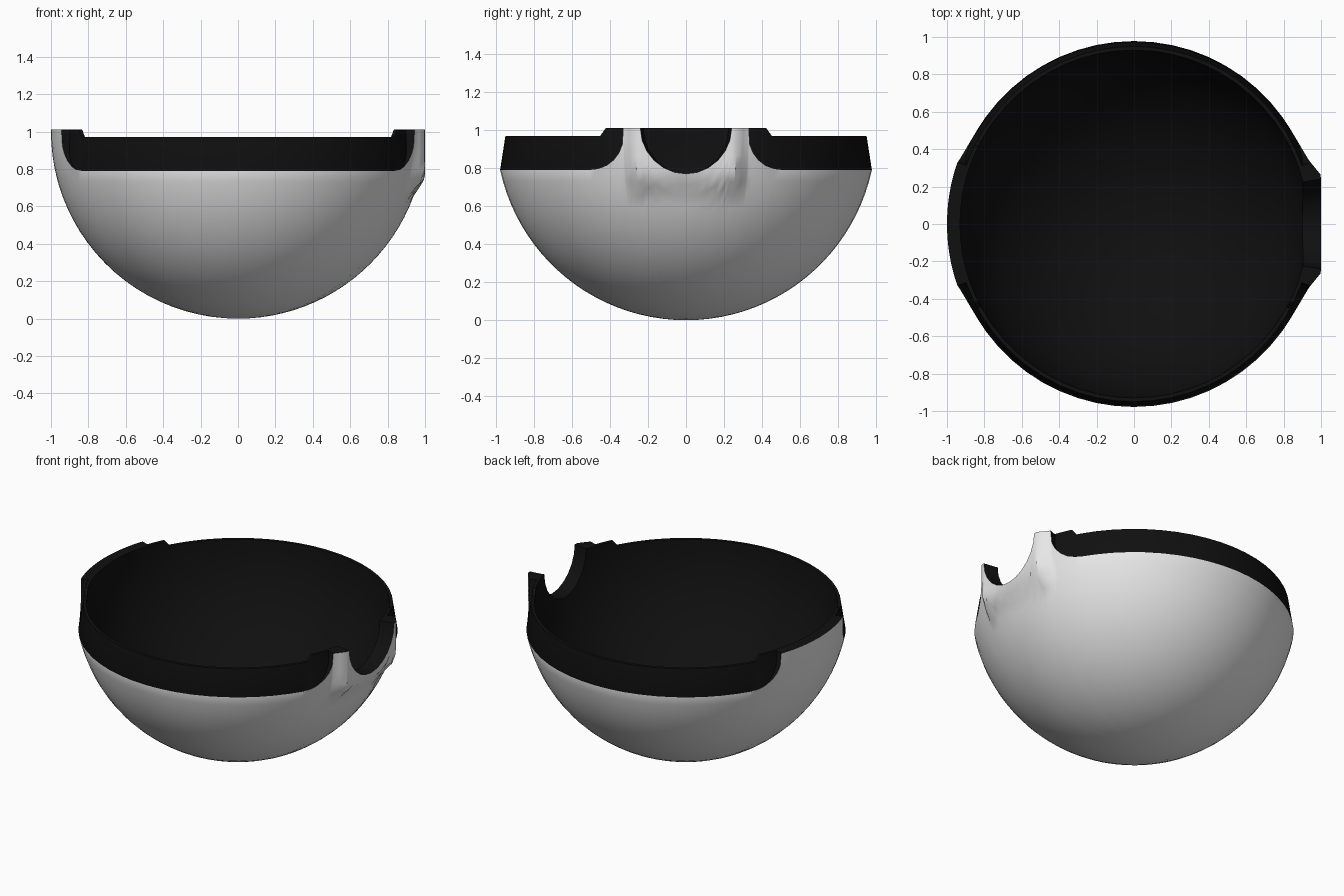
import bpy, bmesh, math

if "Cube" in bpy.data.objects:
    bpy.data.objects.remove(bpy.data.objects["Cube"])

TOP, SEAM, LOW = 1.01, 0.79, 0.97   # tab top, colour seam, lowered rim
NOTCH, TAB, FOOT = 0.24, 0.33, 0.52  # half widths seen from the side
INNER = 0.93
RINGS = 22


def material(name, c):
    m = bpy.data.materials.new(name)
    m.diffuse_color = (c, c, c, 1)
    m.use_nodes = True
    m.node_tree.nodes["Principled BSDF"].inputs["Base Color"].default_value = m.diffuse_color
    return m


def shell_edge(y, right):
    """Height of the grey shell's upper edge."""
    y = abs(y)
    if right and y < NOTCH:
        return TOP - math.sqrt(NOTCH**2 - y**2)
    if y < TAB:
        return TOP
    if y < FOOT:
        return LOW - 0.18 * math.sqrt(max(0, 1 - ((FOOT - y) / 0.19)**2))
    return SEAM


def rim_top(y, right):
    """Height of the black rim."""
    y = abs(y)
    if right and y < NOTCH:
        return shell_edge(y, right)
    return TOP + (LOW - TOP) * min(1, max(0, (y - 0.445) / 0.03))


def ball(radius, z):
    return math.sqrt(max(0, radius**2 - min(0, z - 1)**2))


def band(z):
    return 0.978 - 0.028 * min(1, max(0, (z - SEAM) / 0.18))


def ramp(v, a, b):
    t = min(1, max(0, (v - a) / (b - a)))
    return t * t * (3 - 2 * t)


def bulge(x, y, z):
    """Flattened pad around the notch."""
    w = ramp(abs(y), 0.33, 0.25) * ramp(z, 0.66, 0.77)
    return x + (max(x, 1.0) - x) * w if x > 0 else x


# angles around the bowl, denser at the notch and tab curves
quarter = [math.pi / 12 * i for i in range(7)]
ys = [NOTCH * math.sin(t) for t in quarter]
ys += [0.265, 0.3, 0.329, 0.445, 0.475]
ys += [TAB + 0.19 * (1 - math.cos(t)) for t in quarter]
angles = sorted({round(math.asin(y), 5) for y in ys}
                | {math.radians(a) for a in range(36, 91, 6)})
half = angles + [math.pi - a for a in reversed(angles[:-1])]
around = half + [a + math.pi for a in half[1:-1]]

bm = bmesh.new()
columns = []
for a in around:
    s, c = math.sin(a), math.cos(a)
    right = c > 0
    h, t = shell_edge(s, right), rim_top(s, right)
    t = max(t, h)
    profile = []
    # grey outer shell, from the pole up to its edge
    end = math.acos(max(-1, min(1, 1 - h)))
    for i in range(RINGS + 1):
        p = end * i / RINGS
        profile.append((math.sin(p) if h <= 1 or i < RINGS else 1.0, 1 - math.cos(p)))
    # black band and rim
    profile += [(band(h), h), (band(t), t), (INNER, t)]
    # black inner bowl, down to the pole
    end = math.acos(max(0, min(1, (1 - t) / INNER)))
    for i in range(RINGS - 1, -1, -1):
        p = end * i / (RINGS - 1)
        profile.append((INNER * math.sin(p), 1 - INNER * math.cos(p)))
    col = []
    for i, (r, z) in enumerate(profile):
        x, y = r * c, r * s
        if i <= RINGS:
            x = bulge(x, y, z)
        col.append(bm.verts.new((x, y, z)))
    columns.append(col)

for k, col in enumerate(columns):
    nxt = columns[(k + 1) % len(columns)]
    for i in range(len(col) - 1):
        f = bm.faces.new((col[i], nxt[i], nxt[i + 1], col[i + 1]))
        f.material_index = 0 if i < RINGS else 1
bmesh.ops.remove_doubles(bm, verts=bm.verts, dist=0.0003)
bmesh.ops.recalc_face_normals(bm, faces=bm.faces)

mesh = bpy.data.meshes.new("half_shell")
bm.to_mesh(mesh)
bm.free()
mesh.materials.append(material("pale_grey", 0.8))
mesh.materials.append(material("black", 0.005))
obj = bpy.data.objects.new("half_shell", mesh)
bpy.context.collection.objects.link(obj)
bpy.context.view_layer.objects.active = obj
obj.select_set(True)
bpy.ops.object.shade_smooth_by_angle(angle=math.radians(35))
